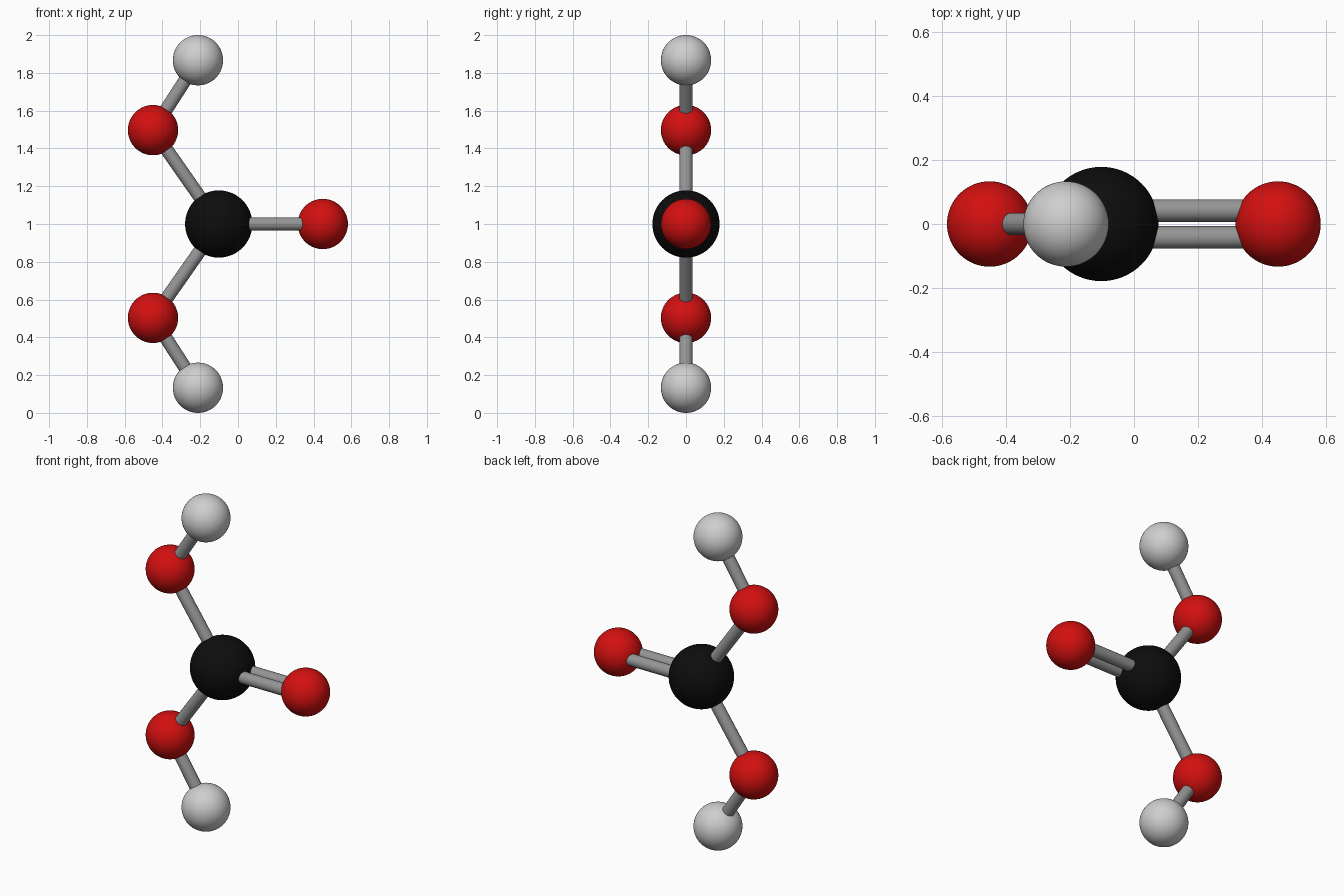
import bpy
import math
from mathutils import Vector

cube = bpy.data.objects.get("Cube")
if cube:
    bpy.data.objects.remove(cube, do_unlink=True)


def material(name, rgb):
    mat = bpy.data.materials.new(name)
    mat.use_nodes = True
    mat.diffuse_color = (*rgb, 1)
    bsdf = next(n for n in mat.node_tree.nodes if n.type == "BSDF_PRINCIPLED")
    bsdf.inputs["Base Color"].default_value = (*rgb, 1)
    return mat


BLACK = material("black", (0.004, 0.004, 0.004))
RED = material("red", (0.65, 0.005, 0.005))
WHITE = material("light grey", (0.62, 0.62, 0.62))
GREY = material("mid grey", (0.30, 0.30, 0.30))


def finish(name, mat):
    obj = bpy.context.object
    obj.name = name
    obj.data.materials.append(mat)
    bpy.ops.object.shade_smooth_by_angle(angle=math.radians(40))


def ball(name, centre, radius, mat):
    bpy.ops.mesh.primitive_uv_sphere_add(segments=64, ring_count=32,
                                         radius=radius, location=centre)
    finish(name, mat)


def rod(name, start, end, offset=0):
    # Round bar between two ball centres, shifted sideways along y
    shift = Vector((0, offset, 0))
    axis = end - start
    bpy.ops.mesh.primitive_cylinder_add(
        vertices=32, radius=0.035, depth=axis.length,
        location=(start + end) / 2 + shift,
        rotation=axis.to_track_quat("Z", "Y").to_euler())
    finish(name, GREY)


# Central ball and the side ball joined by a double bar
SMALL = 0.133
hub = Vector((-0.102, 0, 1))
side = Vector((0.449, 0, 1))
ball("centre_ball", hub, 0.178, BLACK)
ball("side_ball", side, SMALL, RED)
for label, offset in (("front", -0.042), ("back", 0.042)):
    rod(f"double_rod_{label}", hub, side, offset)

# Mirrored upper and lower arms
for label, sign in (("upper", 1), ("lower", -1)):
    elbow = Vector((-0.45, 0, 1 + sign * 0.497))
    tip = Vector((-0.212, 0, 1 + sign * 0.867))
    ball(f"{label}_elbow_ball", elbow, SMALL, RED)
    ball(f"{label}_tip_ball", tip, SMALL, WHITE)
    rod(f"{label}_inner_rod", hub, elbow)
    rod(f"{label}_outer_rod", elbow, tip)
